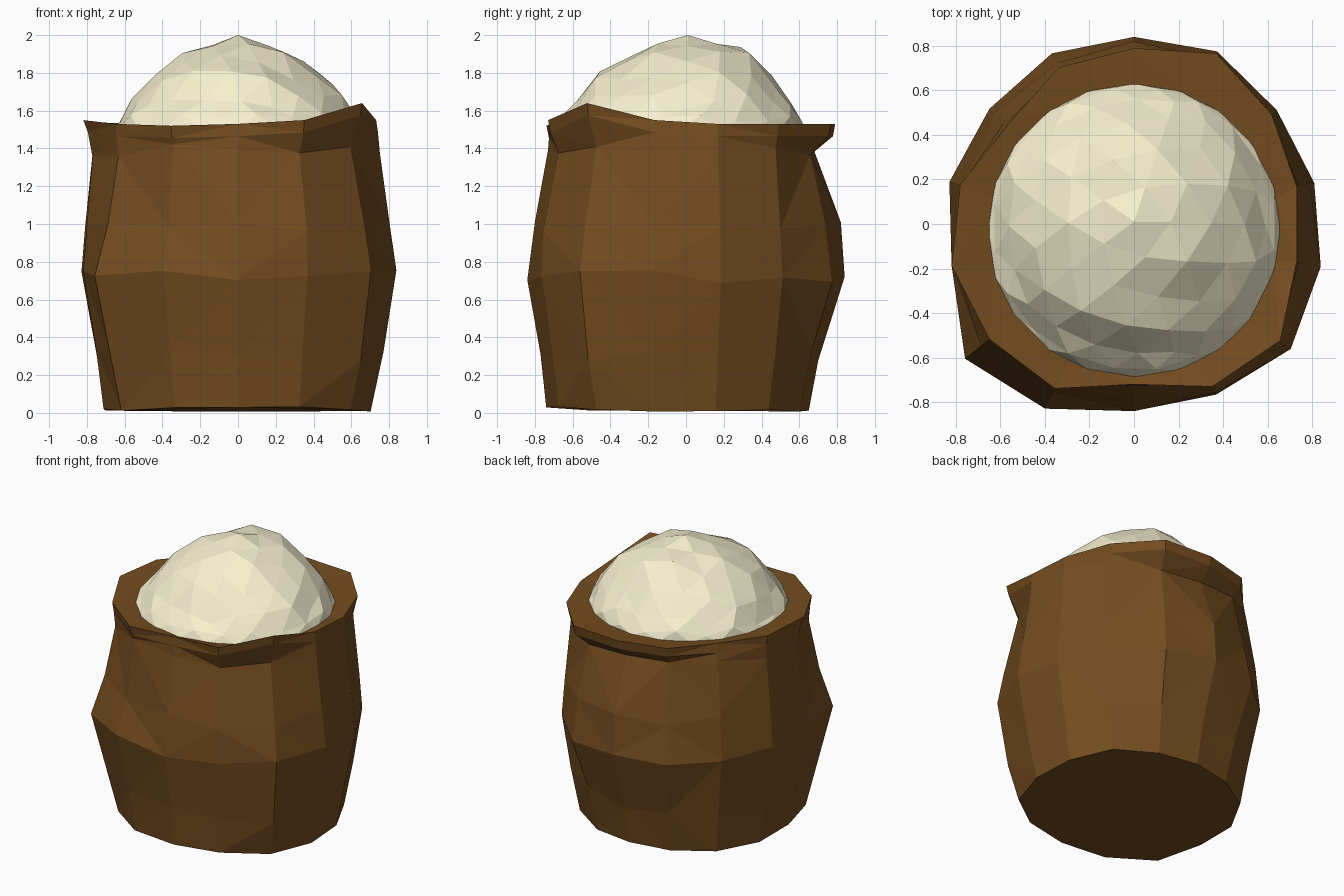
import bpy, bmesh, math, random

if "Cube" in bpy.data.objects:
    bpy.data.objects.remove(bpy.data.objects["Cube"])

random.seed(4)
N = 14       # sides of the sack
CY = -.03    # filling sits slightly towards the front


def make_object(name, bm, color):
    bmesh.ops.recalc_face_normals(bm, faces=bm.faces)
    me = bpy.data.meshes.new(name)
    bm.to_mesh(me)
    bm.free()
    mat = bpy.data.materials.new(name + "_material")
    mat.diffuse_color = (*color, 1)
    mat.use_nodes = True
    mat.node_tree.nodes["Principled BSDF"].inputs["Base Color"].default_value = mat.diffuse_color
    me.materials.append(mat)
    ob = bpy.data.objects.new(name, me)
    bpy.context.collection.objects.link(ob)
    return ob


# Sack: radius per side for each ring, starting at the back and going clockwise
rim = [.79, .85, .79, .75, .75, .84, .81, .72, .82, .83, .84, .80, .72, .78]
rim_z = [1.53, 1.53, 1.53, 1.53, 1.55, 1.64, 1.55, 1.53, 1.52, 1.53, 1.55, 1.54, 1.53, 1.53]
body = [
    (.02, [.65, .67, .70, .70, .72, .76, .75, .74, .78, .79, .73, .72, .70, .66]),
    (.30, [.70, .74, .76, .76, .79, .83, .78, .77, .82, .87, .77, .76, .75, .73]),
    (.72, [.84, .86, .82, .83, .86, .90, .85, .84, .92, .97, .84, .85, .83, .85]),
    (1.0, [.82, .82, .80, .81, .82, .86, .84, .80, .84, .88, .82, .83, .80, .80]),
    (1.39, [.68, .73, .76, .77, .77, .76, .75, .73, .79, .81, .79, .79, .74, .71]),
]

bm = bmesh.new()


def ring(radii, heights, cy=0):
    verts = []
    for k in range(N):
        a = math.pi / 2 - k * math.tau / N
        verts.append(bm.verts.new((radii[k] * math.cos(a), cy + radii[k] * math.sin(a), heights[k])))
    return verts


rings = []
for i, (z, radii) in enumerate(body):
    wobble = .015 if i == 0 else .04
    rings.append(ring(radii, [z + random.uniform(-wobble, wobble) for _ in range(N)]))
# Rim: overhanging fold only where it flares, then the inner wall under the filling
neck = body[-1][1]
lip = [r * .985 if r - n > .055 else (r + n) / 2 for r, n in zip(rim, neck)]
rings.append(ring(lip, [z - .065 for z in rim_z]))
rings.append(ring(rim, rim_z))
rings.append(ring([.645] * N, [1.515] * N, CY))
rings.append(ring([.60] * N, [1.45] * N, CY))

for low, high in zip(rings, rings[1:]):
    for k in range(N):
        j = (k + 1) % N
        bm.faces.new((low[k], low[j], high[j], high[k]))
bm.faces.new(rings[0])
bm.faces.new(rings[-1])
bmesh.ops.triangulate(bm, faces=[f for f in bm.faces if len(f.verts) == 4])
make_object("sack", bm, (.175, .073, .014))

# Filling: flattened, lumpy upper half of an icosphere
bm = bmesh.new()
bmesh.ops.create_icosphere(bm, subdivisions=3, radius=1)
bmesh.ops.bisect_plane(bm, geom=bm.verts[:] + bm.edges[:] + bm.faces[:],
                       plane_co=(0, 0, 0), plane_no=(0, 0, 1), clear_inner=True)
for v in bm.verts:
    x, y, h = v.co
    lump = 0 if h < .1 or h > .99 else random.uniform(-.035, .02)
    v.co = (x * .66, y * .66 + CY + .04 * h, 1.51 + .48 * max(h, 0) ** 1.65 + lump)
top = max(v.co.z for v in bm.verts)
for v in bm.verts:
    v.co.z = 1.51 + (v.co.z - 1.51) * .49 / (top - 1.51)
make_object("grain_filling", bm, (.93, .88, .63))
